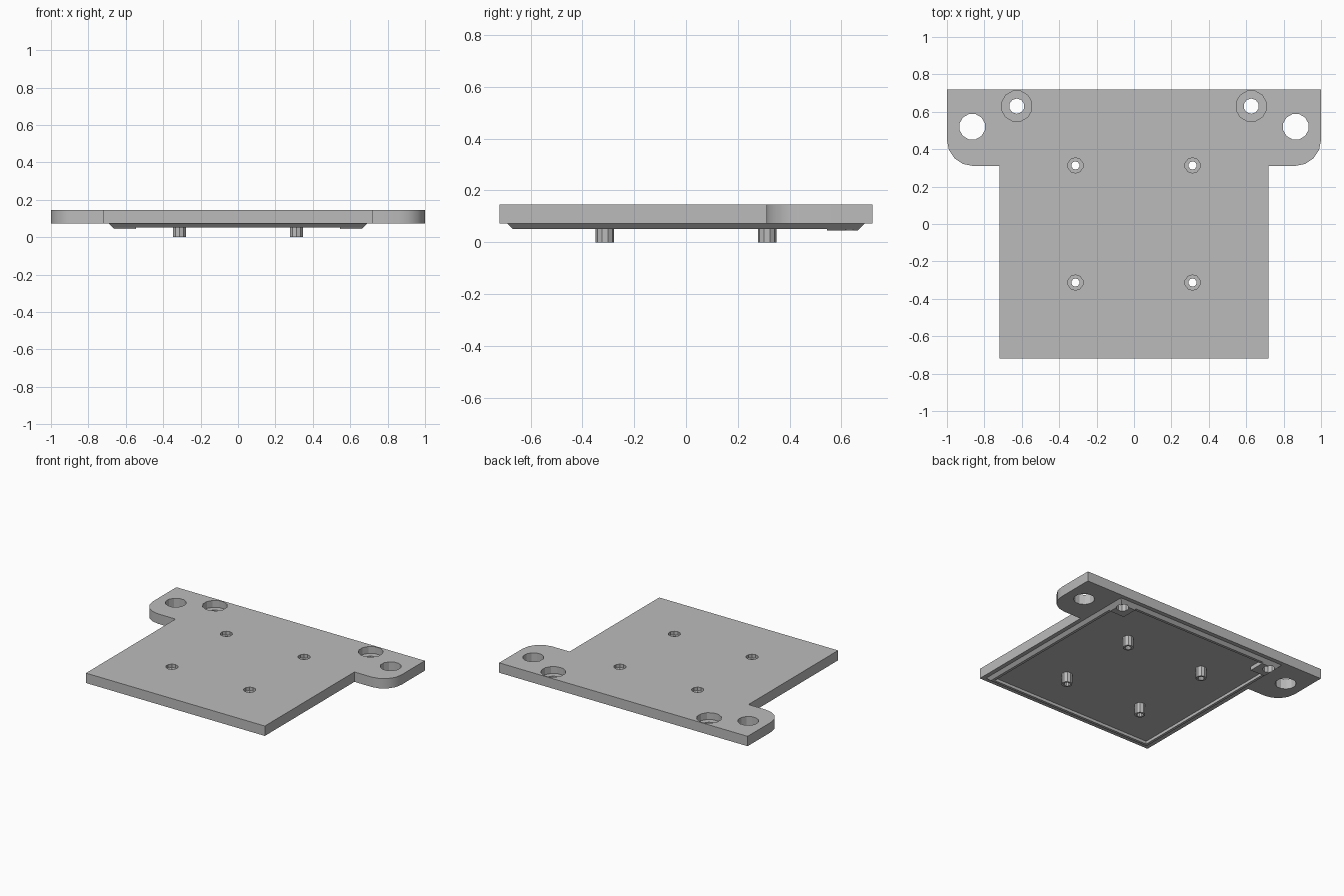
import bpy, bmesh, math

cube = bpy.data.objects.get("Cube")
if cube:
    bpy.data.objects.remove(cube, do_unlink=True)

TOP, UNDER, RIM_Z, BOSS_Z = 0.145, 0.073, 0.052, 0.045
BODY, LIP = 0.72, 0.69
PEG, BOLT, SCREW = 0.313, (0.865, 0.52), (0.627, 0.63)

grey = bpy.data.materials.new("plain grey")
grey.use_nodes = True
colour = (0.5, 0.5, 0.5, 1)
grey.diffuse_color = colour
grey.node_tree.nodes["Principled BSDF"].inputs["Base Color"].default_value = colour


def loft(name, rings, closed=False):
    """Skin a list of (points, z) rings; cap the ends unless closed on itself."""
    bm = bmesh.new()
    loops = [[bm.verts.new((x, y, z)) for x, y in pts] for pts, z in rings]
    pairs = list(zip(loops, loops[1:]))
    if closed:
        pairs.append((loops[-1], loops[0]))
    else:
        bm.faces.new(loops[0])
        bm.faces.new(loops[-1])
    for a, b in pairs:
        for i in range(len(a)):
            j = (i + 1) % len(a)
            bm.faces.new((a[i], a[j], b[j], b[i]))
    bmesh.ops.recalc_face_normals(bm, faces=bm.faces)
    mesh = bpy.data.meshes.new(name)
    bm.to_mesh(mesh)
    bm.free()
    mesh.materials.append(grey)
    obj = bpy.data.objects.new(name, mesh)
    bpy.context.collection.objects.link(obj)
    return obj


def rect(x0, y0, x1, y1):
    return [(x0, y0), (x1, y0), (x1, y1), (x0, y1)]


def square(h):
    return rect(-h, -h, h, h)


def ring(x, y, r, n):
    return [(x + r * math.cos((i + 0.5) * math.tau / n),
             y + r * math.sin((i + 0.5) * math.tau / n)) for i in range(n)]


def rod(name, x, y, r, z0, z1, n=10):
    pts = ring(x, y, r, n)
    return loft(name, [(pts, z0), (pts, z1)])


# T-shaped plate with rounded ears
ear_r, ear_y = 0.14, 0.31
arc = [(1 - ear_r + ear_r * math.sin(a), ear_y + ear_r - ear_r * math.cos(a))
       for a in (i * math.pi / 8 for i in range(5))]
half = [(BODY, -BODY), (BODY, ear_y)] + arc + [(1, BODY)]
outline = half + [(-x, y) for x, y in reversed(half)]
plate = loft("mounting_plate", [(outline, UNDER), (outline, TOP)])

# Bevelled locating rim under the body
tip = LIP - (UNDER - RIM_Z)
rim = loft("locating_rim", [(square(LIP), UNDER), (square(tip), RIM_Z),
                            (square(0.65), RIM_Z), (square(0.65), UNDER)], closed=True)
parts = [plate, rim]

# Corner bosses, pegs and the matching hole cutters
cutters = []
drop = LIP - (UNDER - BOSS_Z)
for s, side in ((1, "left"), (-1, "right")):
    parts.append(loft(side + "_screw_boss", [
        (rect(s * 0.545, 0.545, s * LIP, LIP), UNDER),
        (rect(s * 0.545, 0.545, s * drop, drop), BOSS_Z)]))
    x, y = s * SCREW[0], SCREW[1]
    cutters.append(rod("screw_hole_cutter", x, y, 0.041, -0.1, 0.3))
    cutters.append(rod("screw_head_cutter", x, y, 0.083, 0.095, 0.3, 12))
    cutters.append(rod("bolt_hole_cutter", s * BOLT[0], BOLT[1], 0.07, -0.1, 0.3, 12))
    for t, end in ((1, "back"), (-1, "front")):
        x, y = s * PEG, t * PEG
        parts.append(rod(f"{end}_{side}_peg", x, y, 0.036, 0, UNDER))
        cutters.append(rod("peg_hole_cutter", x, y, 0.022, -0.1, 0.3))
        cutters.append(rod("peg_recess_cutter", x, y, 0.041, 0.12, 0.3))

# Drill every part, then remove the cutters
for part in parts:
    bpy.context.view_layer.objects.active = part
    for cutter in cutters:
        mod = part.modifiers.new("drill", "BOOLEAN")
        mod.operation, mod.solver, mod.object = "DIFFERENCE", "EXACT", cutter
        bpy.ops.object.modifier_apply(modifier=mod.name)
for cutter in cutters:
    bpy.data.objects.remove(cutter, do_unlink=True)

# Smooth only the rounded ear corners
bpy.ops.object.select_all(action="DESELECT")
plate.select_set(True)
bpy.context.view_layer.objects.active = plate
bpy.ops.object.shade_smooth_by_angle(angle=math.radians(25))
